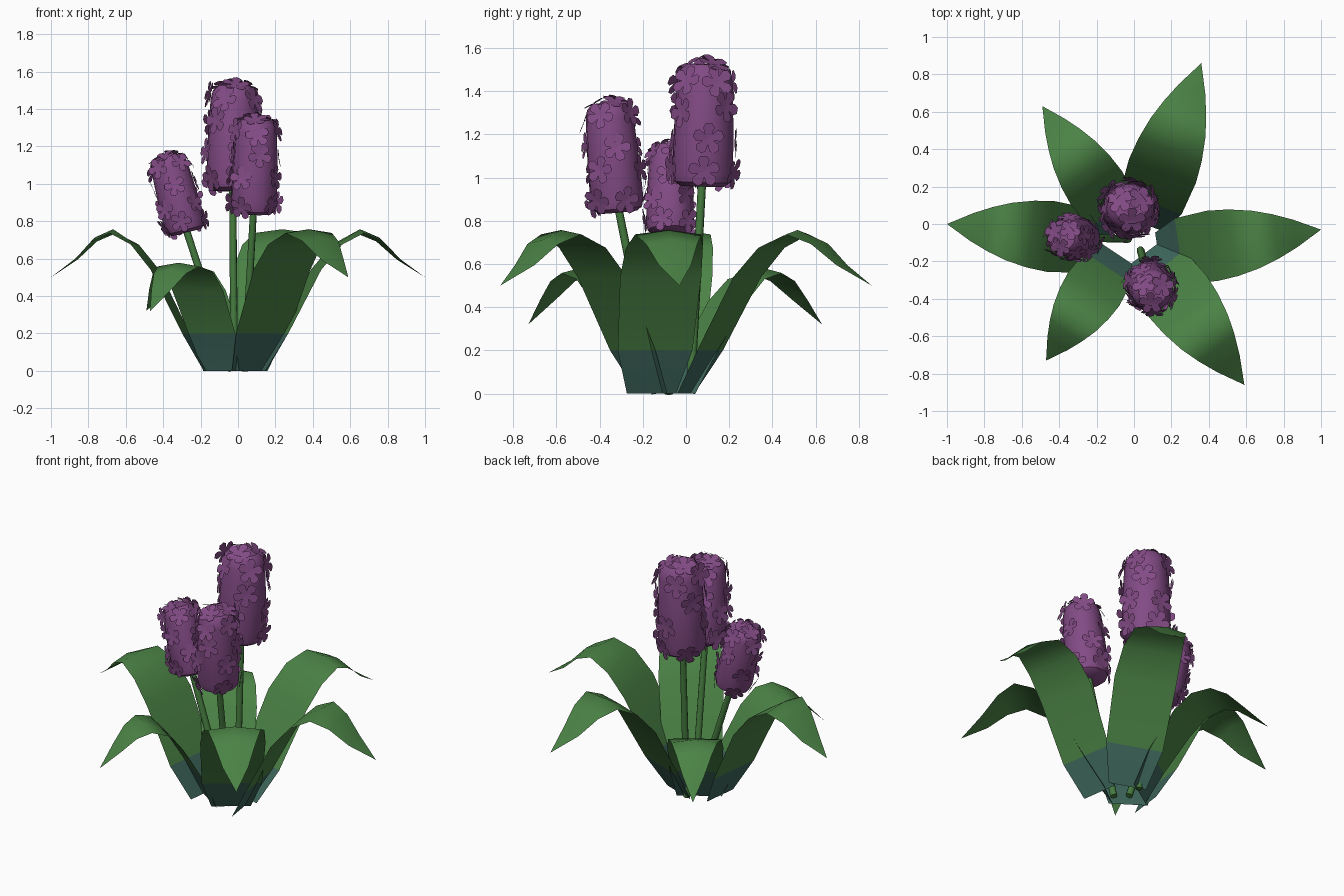
import bpy, math, random
from mathutils import Vector

if "Cube" in bpy.data.objects:
    bpy.data.objects.remove(bpy.data.objects["Cube"])

random.seed(4)


def material(name, rgb):
    m = bpy.data.materials.new(name)
    m.diffuse_color = (*rgb, 1)
    m.use_nodes = True
    m.node_tree.nodes["Principled BSDF"].inputs["Base Color"].default_value = m.diffuse_color
    return m


LEAF = material("leaf green", (0.07, 0.225, 0.06))
BASE = material("blue green base", (0.05, 0.14, 0.11))
STALK = material("stalk green", (0.06, 0.2, 0.05))
PURPLE = material("blossom purple", (0.225, 0.07, 0.235))


def make(name, verts, faces, mats, angle=None):
    me = bpy.data.meshes.new(name)
    me.from_pydata([tuple(v) for v in verts], [], faces)
    for m in mats:
        me.materials.append(m)
    ob = bpy.data.objects.new(name, me)
    bpy.context.collection.objects.link(ob)
    if angle:
        bpy.ops.object.select_all(action='DESELECT')
        ob.select_set(True)
        bpy.context.view_layer.objects.active = ob
        bpy.ops.object.shade_smooth_by_angle(angle=math.radians(angle))
    return ob


def revolve(a, b, profile, sides):
    """Rings of (radius, fraction) swept round the axis a-b, closed by end caps."""
    axis = b - a
    q = axis.to_track_quat('Z', 'Y')
    verts, faces = [], []
    for r, t in profile:
        for k in range(sides):
            w = math.tau * k / sides
            verts.append(a + axis * t + q @ Vector((r * math.cos(w), r * math.sin(w), 0)))
    for i in range(len(profile) - 1):
        for k in range(sides):
            n = (k + 1) % sides
            faces.append((i * sides + k, i * sides + n, (i + 1) * sides + n, (i + 1) * sides + k))
    top = (len(profile) - 1) * sides
    faces.append(tuple(reversed(range(sides))))
    faces.append(tuple(range(top, top + sides)))
    return verts, faces


# Leaves: fraction along the leaf, height on large and small leaf, half width, drop of the edges
PATH = [(0, 0, 0, .115, 0), (.13, .2, .2, .175, 0), (.33, .54, .43, .19, 0), (.46, .68, .535, .18, .005),
        (.6, .757, .578, .155, .02), (.72, .712, .54, .12, .02), (.84, .602, .443, .075, .008),
        (1, .5, .32, 0, 0)]


def leaf(name, base, tip, small):
    base, tip = Vector((*base, 0)), Vector((*tip, 0))
    d = (tip - base).normalized()
    side = Vector((-d.y, d.x, 0))
    verts, faces = [], []
    for t, big_z, small_z, w, drop in PATH:
        c = base.lerp(tip, t)
        c.z = small_z if small else big_z
        w *= .86 if small and t > 0 else 1
        down = Vector((0, 0, drop))
        verts += [c + side * w - down, c, c - side * w - down] if w else [c]
    n = len(PATH) - 1
    for i in range(n - 1):
        for k in (3 * i, 3 * i + 1):
            faces.append((k, k + 1, k + 4, k + 3))
    e = 3 * n
    faces += [(e - 3, e - 2, e), (e - 2, e - 1, e)]
    ob = make(name, verts, faces, [LEAF, BASE], 60)
    for p in ob.data.polygons[:2]:
        p.material_index = 1      # blue-green band below z = 0.2


leaf("right_leaf", (.13, -.16), (1, -.03), False)
leaf("left_leaf", (-.17, -.1), (-1, 0), False)
leaf("back_right_leaf", (.05, 0), (.36, .86), False)
leaf("front_right_leaf", (.06, -.155), (.59, -.86), False)
leaf("back_left_leaf", (-.06, -.02), (-.49, .63), True)
leaf("front_left_leaf", (-.09, -.16), (-.47, -.73), True)


def add_blossom(verts, faces, pos, normal, size):
    """Five rounded petals around one centre, slightly cupped outwards."""
    q = normal.to_track_quat('Z', 'Y')
    spin = random.uniform(0, math.tau)
    start = len(verts)
    verts.append(pos)
    outline = [(-.5, .38), (-.38, .8), (-.16, 1.0), (.16, 1.0), (.38, .8)]
    for p in range(5):
        for f, r in outline:
            w = spin + (p + f) * math.tau / 5
            verts.append(pos + q @ Vector((r * math.cos(w), r * math.sin(w), .05 * r * r)) * size)
    for p in range(5):
        ring = [start + 1 + (p * 5 + k) % 25 for k in range(6)]
        faces.append((start, *ring))


# Flower heads: body profile (radius factor, fraction of the height)
BODY = [(.72, 0), (.92, .035), (1, .12), (.97, .5), (.9, .86), (.82, .95), (.62, 1)]
# Blossom rings: fraction of the height, radius factor, count, upward lean
RINGS = [(.11, 1.0, 5, -.25), (.37, .99, 4, 0), (.63, .96, 4, .05), (.88, .91, 5, .3), (1.0, .45, 3, 2)]


def flower(name, foot, low, high, r):
    foot, low, high = Vector(foot), Vector(low), Vector(high)
    axis = high - low
    v, f = revolve(foot, low + axis * .1, [(.021, 0), (.019, 1)], 8)
    make(name + "_stalk", v, f, [STALK], 50)
    v, f = revolve(low, high, [(k * r, t) for k, t in BODY], 12)
    make(name + "_head", v, f, [PURPLE], 40)

    # blossoms in staggered rings, the last ones tilted over the rounded top
    q = axis.to_track_quat('Z', 'Y')
    verts, faces = [], []
    for ring, (t, k, count, lift) in enumerate(RINGS):
        for i in range(count):
            w = math.tau * (i + .5 * (ring % 2) + random.uniform(-.12, .12)) / count
            out = Vector((math.cos(w), math.sin(w), 0))
            tilt = Vector([random.uniform(-.2, .2) for _ in range(3)])
            normal = q @ (out + Vector((0, 0, lift)) + tilt)
            jitter = random.uniform(-.04, .04) if t < 1 else .01
            pos = low + axis * (t + jitter) + q @ (out * (k * r + .005))
            add_blossom(verts, faces, pos, normal.normalized(), r * .52)
    make(name + "_blossoms", verts, faces, [PURPLE])


flower("tall_flower", (-.02, .02, 0), (-.03, .075, .96), (-.018, .09, 1.525), .143)
flower("front_flower", (.035, -.14, 0), (.083, -.315, .84), (.1, -.36, 1.345), .125)
flower("left_flower", (-.03, -.08, 0), (-.275, -.075, .74), (-.38, -.07, 1.145), .111)
